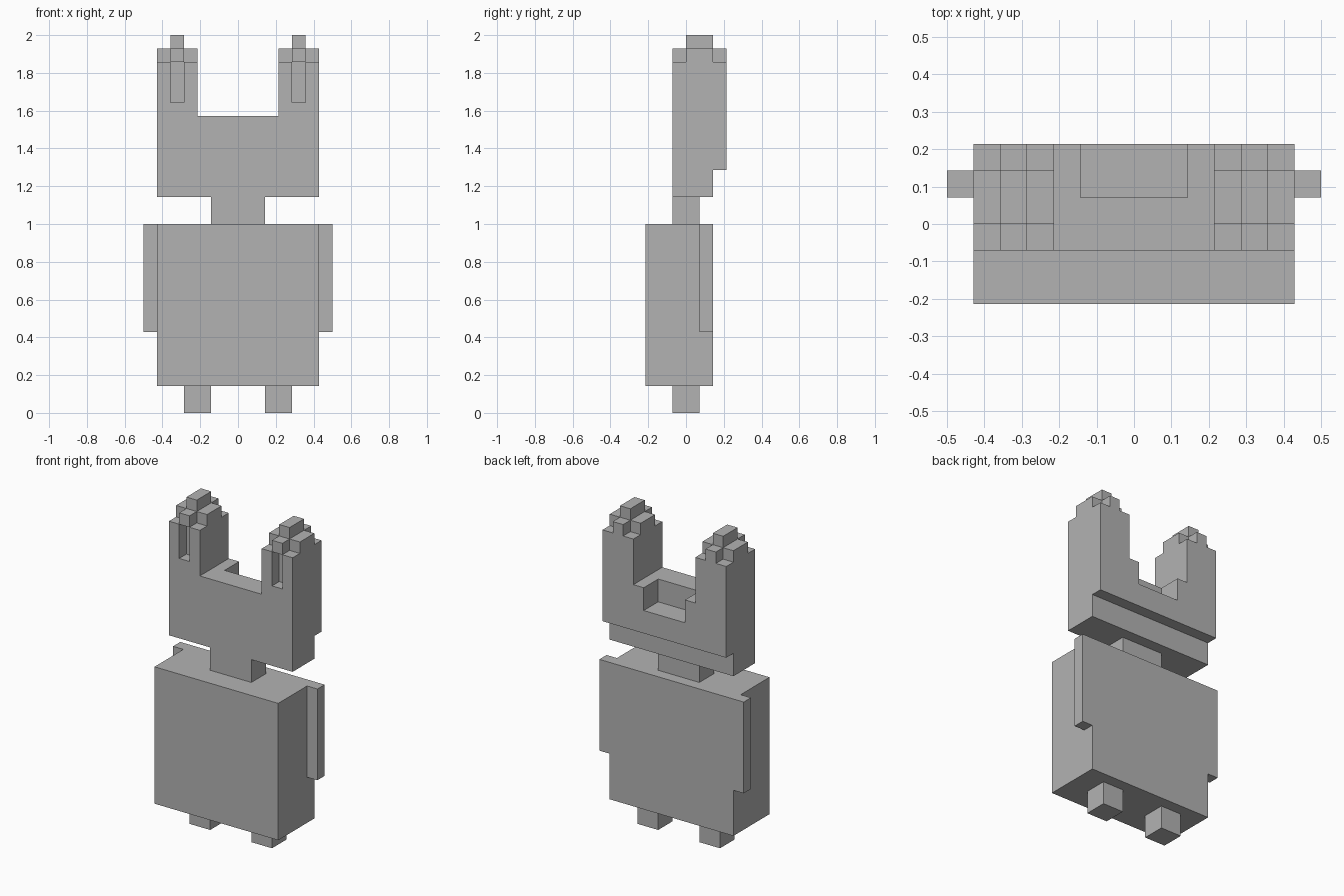
import bpy
import bmesh
import math
from itertools import product
from mathutils import Vector

if "Cube" in bpy.data.objects:
    bpy.data.objects.remove(bpy.data.objects["Cube"], do_unlink=True)

UNIT = 1 / 14  # size of one block

grey = bpy.data.materials.new("plain grey")
grey.use_nodes = True
colour = (0.45, 0.45, 0.45, 1)
grey.diffuse_color = colour
grey.node_tree.nodes["Principled BSDF"].inputs["Base Color"].default_value = colour


def cells(x, y, z):
    """All block cells inside the given (low, high) ranges."""
    return set(product(range(*x), range(*y), range(*z)))


def mirrored(blocks):
    """Blocks together with their copy across x = 0."""
    return blocks | {(-1 - x, y, z) for x, y, z in blocks}


def build(name, blocks):
    """One closed shell around the blocks, with flat regions merged."""
    bm = bmesh.new()
    for cell in blocks:
        for axis, sign in product(range(3), (-1, 1)):
            beside = list(cell)
            beside[axis] += sign
            if tuple(beside) in blocks:
                continue
            normal = Vector((0, 0, 0))
            normal[axis] = sign / 2
            u, v = Vector((0, 0, 0)), Vector((0, 0, 0))
            u[(axis + 1) % 3] = 0.5
            v[(axis + 2) % 3] = 0.5 * sign
            centre = Vector(cell) + Vector((0.5, 0.5, 0.5)) + normal
            corners = (-u - v, u - v, u + v, v - u)
            bm.faces.new([bm.verts.new((centre + c) * UNIT) for c in corners])
    bmesh.ops.remove_doubles(bm, verts=bm.verts, dist=UNIT / 100)
    bmesh.ops.dissolve_limit(bm, angle_limit=math.radians(1),
                             verts=bm.verts, edges=bm.edges)
    mesh = bpy.data.meshes.new(name)
    bm.to_mesh(mesh)
    bm.free()
    mesh.materials.append(grey)
    obj = bpy.data.objects.new(name, mesh)
    bpy.context.collection.objects.link(obj)
    return obj


# Feet
build("right_foot", cells((-4, -2), (-1, 1), (0, 2)))
build("left_foot", cells((2, 4), (-1, 1), (0, 2)))

# Body with the arms flush to its back
body = cells((-6, 6), (-3, 2), (2, 14))
arms = mirrored(cells((6, 7), (1, 2), (6, 14)))
build("body_and_arms", body | arms)

# Neck
build("neck", cells((-2, 2), (-1, 1), (14, 16)))

# Head with an overhanging back and a notch in its upper rear edge
head = cells((-6, 6), (-1, 2), (16, 22)) | cells((-6, 6), (2, 3), (18, 22))
head -= cells((-2, 2), (1, 3), (20, 22))

# Ears with a front slot and stepped tips
ear = cells((3, 6), (-1, 3), (22, 26)) - cells((4, 5), (-1, 0), (23, 26))
ear |= cells((3, 6), (0, 2), (26, 27)) | cells((4, 5), (-1, 3), (26, 27))
ear |= cells((4, 5), (0, 2), (27, 28))
build("head_and_ears", head | mirrored(ear))
